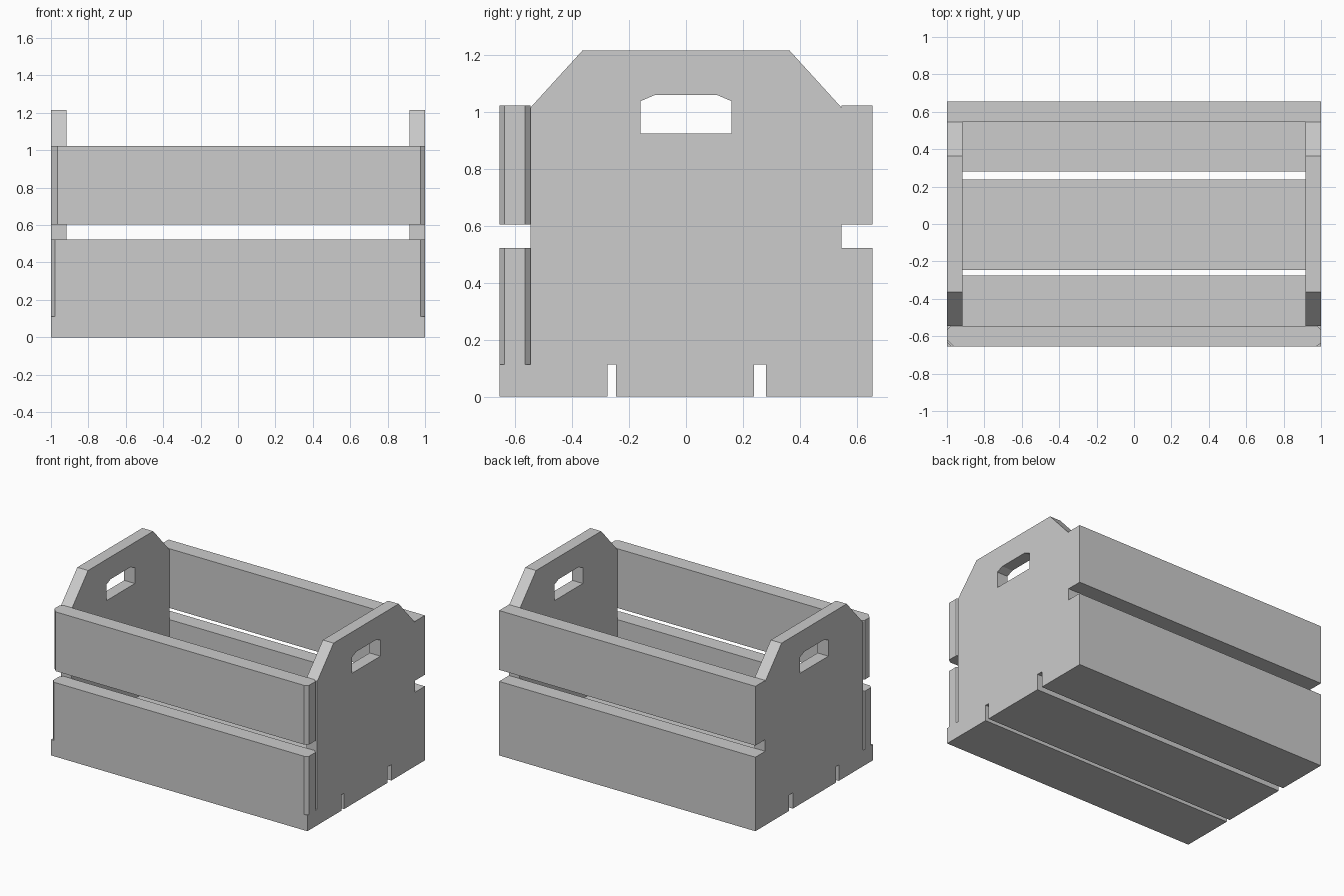
import bpy, bmesh
from mathutils import Vector

cube = bpy.data.objects.get("Cube")
if cube:
    bpy.data.objects.remove(cube, do_unlink=True)

# One plain grey for the whole crate
GREY = (0.604, 0.604, 0.604, 1)
grey = bpy.data.materials.new("plain_grey")
grey.use_nodes = True
grey.diffuse_color = GREY
grey.node_tree.nodes["Principled BSDF"].inputs["Base Color"].default_value = GREY

W, D = 1.0, 0.655        # half width and half depth
INNER = 0.545            # half depth inside the long sides
FLOOR = 0.112            # floor slat thickness


def extrude_loops(name, loops, offset):
    """Fill planar loops (outline first, then holes) and extrude along offset."""
    offset = Vector(offset)
    bm = bmesh.new()
    edges = []
    for loop in loops:
        vs = [bm.verts.new(p) for p in loop]
        edges += [bm.edges.new((a, b)) for a, b in zip(vs, vs[1:] + vs[:1])]
    bmesh.ops.triangle_fill(bm, edges=edges, use_beauty=True, normal=offset.normalized())
    grown = bmesh.ops.extrude_face_region(bm, geom=bm.faces[:], use_keep_orig=True)
    bmesh.ops.translate(bm, vec=offset,
                        verts=[g for g in grown["geom"] if isinstance(g, bmesh.types.BMVert)])
    bmesh.ops.recalc_face_normals(bm, faces=bm.faces[:])
    mesh = bpy.data.meshes.new(name)
    bm.to_mesh(mesh)
    bm.free()
    mesh.materials.append(grey)
    obj = bpy.data.objects.new(name, mesh)
    bpy.context.collection.objects.link(obj)
    return obj


def plank(name, y0, y1, z0, z1):
    base = [(-W, y0, z0), (W, y0, z0), (W, y1, z0), (-W, y1, z0)]
    return extrude_loops(name, [base], (0, 0, z1 - z0))


def chamfered_plank(name, z0, z1, left_cut, right_cut):
    """Front plank with bevelled vertical corners."""
    back = 0.02
    base = [(-W + left_cut, -D, z0), (W - right_cut, -D, z0),
            (W, -D + 0.018, z0), (W, -INNER - back, z0), (W - back, -INNER, z0),
            (-W + back, -INNER, z0), (-W, -INNER - back, z0), (-W, -D + left_cut, z0)]
    return extrude_loops(name, [base], (0, 0, z1 - z0))


# Floor slats
plank("floor_slat_front", -D, -0.275, 0, FLOOR)
plank("floor_slat_middle", -0.246, 0.238, 0, FLOOR)
plank("floor_slat_back", 0.281, D, 0, FLOOR)

# Long side planks
chamfered_plank("front_plank_lower", FLOOR, 0.522, 0.022, 0.025)
chamfered_plank("front_plank_upper", 0.604, 1.022, 0.036, 0.025)
plank("back_plank_lower", INNER, D, FLOOR, 0.522)
plank("back_plank_upper", INNER, D, 0.604, 1.022)


# End boards with a sloped top and a hand hole
def mirrored(half):
    return half + [(-y, z) for y, z in reversed(half)]


outline = mirrored([(INNER, FLOOR), (INNER, 1.015), (0.363, 1.215)])
hand_hole = mirrored([(0.159, 0.924), (0.159, 1.037), (0.11, 1.058)])
for name, x in (("left_end_board", 0.916), ("right_end_board", -W)):
    loops = [[(x, y, z) for y, z in loop] for loop in (outline, hand_hole)]
    extrude_loops(name, loops, (W - 0.916, 0, 0))
